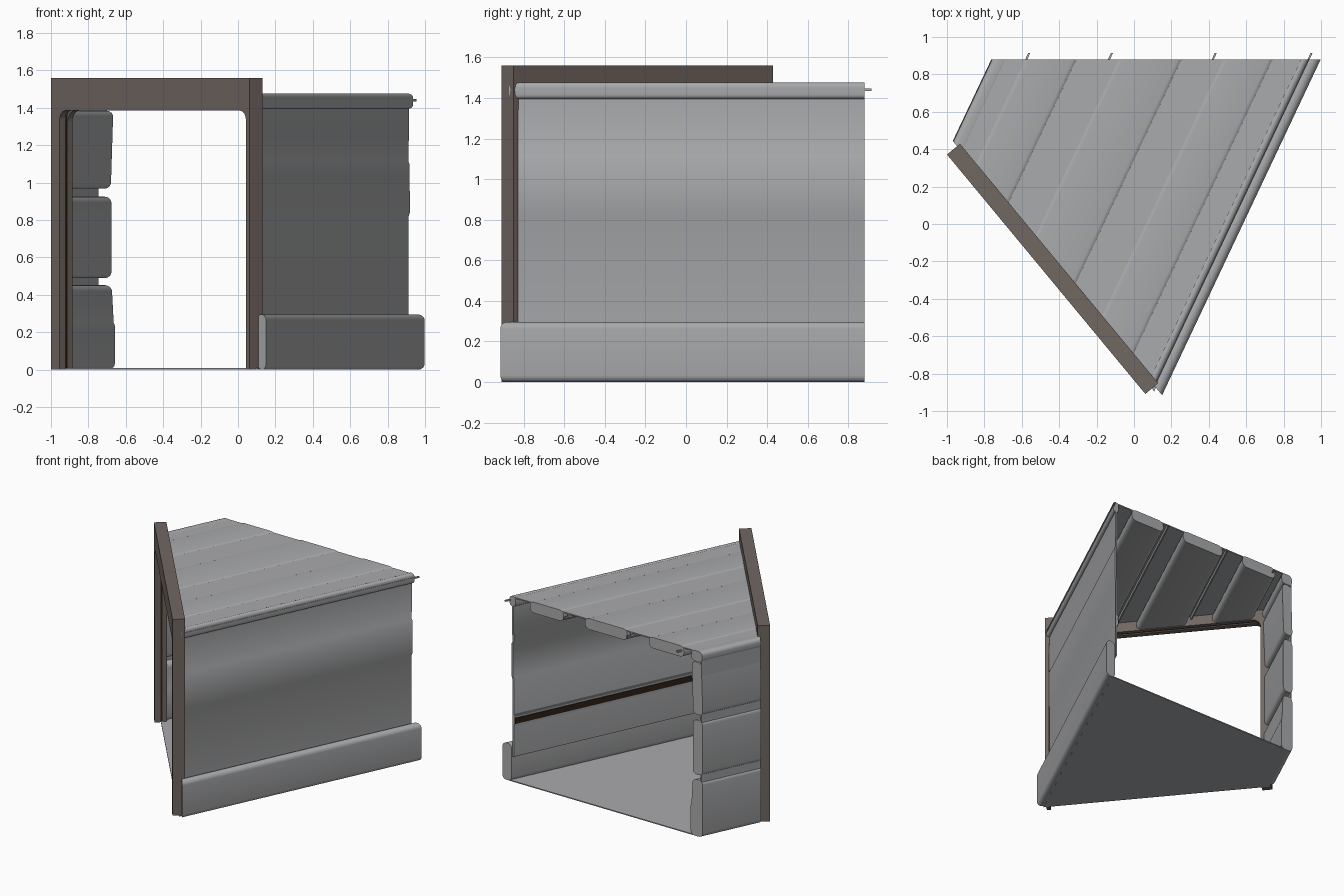
import bpy, bmesh, math
from mathutils import Vector

if "Cube" in bpy.data.objects:
    bpy.data.objects.remove(bpy.data.objects["Cube"])

def material(name, rgb):
    m = bpy.data.materials.new(name)
    m.diffuse_color = (*rgb, 1)
    m.use_nodes = True
    m.node_tree.nodes["Principled BSDF"].inputs["Base Color"].default_value = m.diffuse_color
    return m

GREY = material("panel grey", (0.40, 0.405, 0.415))
BROWN = material("frame brown", (0.165, 0.135, 0.12))
DARK = material("dark brown trim", (0.03, 0.018, 0.009))

# passage direction D, sideways axis S, doorway width axis T and normal N
D, S = Vector((0.427, 0.904, 0)), Vector((0.904, -0.427, 0))
T, N = Vector((0.638, -0.770, 0)), Vector((0.770, 0.638, 0))
C = Vector((-0.435, -0.24, 0))

def make(name, ring_a, ring_b, mat):
    """Closed solid between two matching outlines."""
    bm = bmesh.new()
    a = [bm.verts.new(p) for p in ring_a]
    b = [bm.verts.new(p) for p in ring_b]
    bm.faces.new(a)
    bm.faces.new(b[::-1])
    n = len(a)
    for i in range(n):
        bm.faces.new((a[i], b[i], b[(i + 1) % n], a[(i + 1) % n]))
    bmesh.ops.recalc_face_normals(bm, faces=bm.faces)
    me = bpy.data.meshes.new(name)
    bm.to_mesh(me)
    bm.free()
    me.materials.append(mat)
    ob = bpy.data.objects.new(name, me)
    bpy.context.collection.objects.link(ob)
    bpy.ops.object.select_all(action='DESELECT')
    ob.select_set(True)
    bpy.context.view_layer.objects.active = ob
    bpy.ops.object.shade_smooth_by_angle(angle=math.radians(32))
    return ob

def run(name, profile, mat=GREY, k=0.025, y_end=0.88):
    """Sweep a (sideways, z) profile from the doorway plane to the back plane."""
    front, back = [], []
    for u, z in profile:
        s0 = (N.dot(C) + k - u * N.dot(S)) / N.dot(D)
        s1 = (y_end - u * S.y) / D.y
        front.append(S * u + D * s0 + Vector((0, 0, z)))
        back.append(S * u + D * s1 + Vector((0, 0, z)))
    return make(name, front, back, mat)

def pillow(u0, u1, z0, z1, r, seg=5):
    pts = []
    for cu, cz, a0 in ((u1 - r, z1 - r, 0), (u0 + r, z1 - r, 90),
                       (u0 + r, z0 + r, 180), (u1 - r, z0 + r, 270)):
        for i in range(seg + 1):
            a = math.radians(a0 + 90 * i / seg)
            pts.append((cu + r * math.cos(a), cz + r * math.sin(a)))
    return pts

def box(u0, u1, z0, z1):
    return [(u0, z0), (u1, z0), (u1, z1), (u0, z1)]

# doorway frame: three layers, the middle one a dark recessed groove
def portal(name, k0, k1, grow, r, mat):
    L, top = 0.831, 1.56
    a, b, h = -0.76 - grow, 0.802 + grow, 1.385 + grow
    pts = [(-L, 0), (-L, top), (L, top), (L, 0), (b, 0)]
    for i in range(7):
        t = math.radians(90 * i / 6)
        pts.append((b - r + r * math.cos(t), h - r + r * math.sin(t)))
    for i in range(7):
        t = math.radians(90 + 90 * i / 6)
        pts.append((a + r + r * math.cos(t), h - r + r * math.sin(t)))
    pts.append((a, 0))
    rings = [[C + T * t + N * k + Vector((0, 0, z)) for t, z in pts] for k in (k0, k1)]
    make(name, rings[0], rings[1], mat)

portal("door_frame_front", -0.045, -0.005, 0, 0.05, BROWN)
portal("door_frame_core", -0.005, 0.012, 0.008, 0.05, BROWN)
portal("door_frame_back", 0.012, 0.045, 0, 0.06, BROWN)
gz = 1.37
make("door_frame_groove",
     [C + T * t + N * -0.004 + Vector((0, 0, z)) for t, z in box(-0.77, -0.764, 0, gz)],
     [C + T * t + N * 0.011 + Vector((0, 0, z)) for t, z in box(-0.77, -0.764, 0, gz)], DARK)

# floor
run("floor", box(-1.03, 0.48, 0.0, 0.008), k=0.0)

# right wall: skirt, stepped sheet and top roll
run("right_skirt", pillow(0.455, 0.527, 0.0, 0.295, 0.033), k=0.02)
run("right_wall", [(0.449, 0.2), (0.449, 0.82), (0.455, 0.84), (0.454, 1.10),
                   (0.449, 1.11), (0.451, 1.42), (0.439, 1.42), (0.437, 1.11),
                   (0.443, 1.10), (0.443, 0.84), (0.437, 0.82), (0.437, 0.2)])
run("right_top_roll", pillow(0.425, 0.47, 1.395, 1.476, 0.022), k=0.015)
run("right_inner_rail", box(0.431, 0.439, 0.445, 0.535))
run("right_dark_strip", box(0.424, 0.433, 0.465, 0.51), DARK)
run("right_rail_lip", box(0.424, 0.433, 0.52, 0.53))

# left wall: thin backing with three cushioned panels and a top roll
run("left_backing", box(-1.058, -1.05, 0.05, 1.42))
low = pillow(-1.066, -0.985, 0.0, 0.452, 0.035)
low = [(u + (0.014 if z < 0.24 and u > -1.02 else 0), z) for u, z in low]
low = [(-0.971, 0.235), (-0.977, 0.25)] + low      # step at skirt height
low = low[2:] + low[:2]
run("left_panel_lower", low)
run("left_panel_middle", pillow(-1.066, -0.988, 0.49, 0.925, 0.033))
up = [(u + (0.01 if z > 1.2 else 0), z)
      for u, z in pillow(-1.066, -0.99, 0.968, 1.385, 0.033)]
run("left_panel_upper", up)
run("left_top_roll", pillow(-1.062, -0.975, 1.388, 1.472, 0.03))

# ceiling: thin sheet with three hanging cushions and slim rails
run("ceiling_sheet", box(-1.0, 0.45, 1.462, 1.471))
for i, (u0, u1) in enumerate(((-0.918, -0.638), (-0.466, -0.13), (0.04, 0.31))):
    run(f"ceiling_cushion_{i + 1}", pillow(u0, u1, 1.39, 1.477, 0.036))
for i, u in enumerate((-0.89, -0.49, 0.012, 0.475)):
    run(f"ceiling_rail_{i + 1}", box(u - 0.012, u - 0.002, 1.434, 1.446), y_end=0.915)
    if i < 3:
        run(f"ceiling_rail_hanger_{i + 1}", box(u - 0.012, u - 0.002, 1.44, 1.465))
